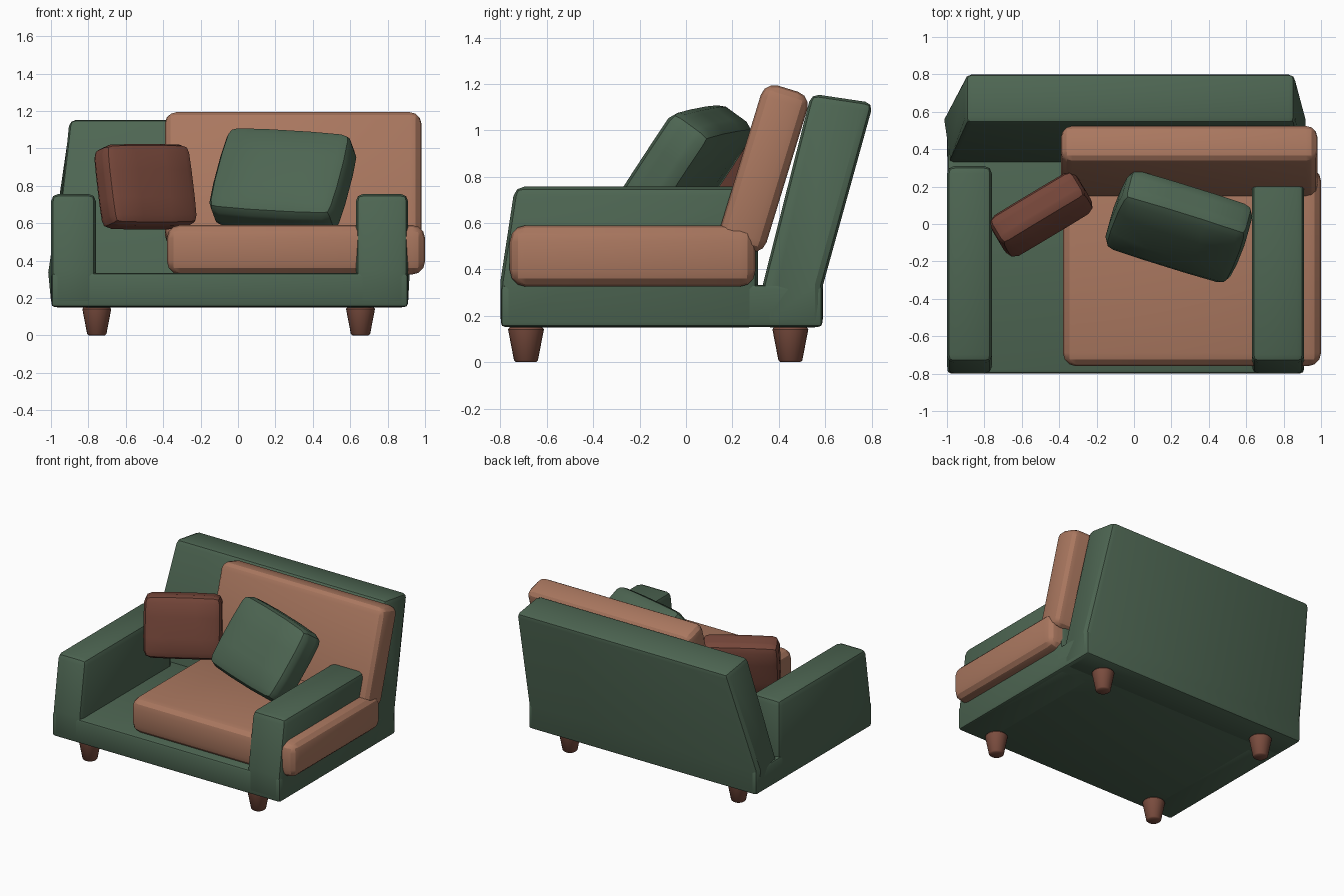
import bpy, bmesh
from math import radians
from mathutils import Euler

if "Cube" in bpy.data.objects:
    bpy.data.objects.remove(bpy.data.objects["Cube"])


def material(name, rgb):
    m = bpy.data.materials.new(name)
    m.diffuse_color = (*rgb, 1)
    m.use_nodes = True
    m.node_tree.nodes["Principled BSDF"].inputs["Base Color"].default_value = m.diffuse_color
    return m


GREEN = material("green_fabric", (0.075, 0.132, 0.085))
TAN = material("tan_fabric", (0.40, 0.185, 0.115))
RUST = material("rust_fabric", (0.18, 0.062, 0.042))
WOOD = material("leg_wood", (0.20, 0.075, 0.05))


def add(name, bm, mat, smooth=28):
    bmesh.ops.recalc_face_normals(bm, faces=bm.faces)
    me = bpy.data.meshes.new(name)
    bm.to_mesh(me)
    bm.free()
    me.materials.append(mat)
    ob = bpy.data.objects.new(name, me)
    bpy.context.collection.objects.link(ob)
    bpy.ops.object.select_all(action='DESELECT')
    ob.select_set(True)
    bpy.context.view_layer.objects.active = ob
    bpy.ops.object.shade_smooth_by_angle(angle=radians(smooth))
    return ob


def bevel_sharp(bm, width, segments):
    bm.normal_update()
    sharp = [e for e in bm.edges if e.calc_face_angle(0) > radians(40)]
    bmesh.ops.bevel(bm, geom=sharp, offset=width, segments=segments,
                    profile=0.5, affect='EDGES', clamp_overlap=True)


def prism(name, profile, x0, x1, mat, width, taper=None):
    """Side profile (y, z) extruded along x; taper = x range of points above z 1."""
    bm = bmesh.new()
    rings = []
    for side in (0, 1):
        rings.append([bm.verts.new(((taper if taper and z > 1 else (x0, x1))[side], y, z))
                      for y, z in profile])
    n = len(profile)
    bm.faces.new(rings[0])
    bm.faces.new(rings[1][::-1])
    for i in range(n):
        j = (i + 1) % n
        bm.faces.new((rings[0][i], rings[1][i], rings[1][j], rings[0][j]))
    bmesh.ops.recalc_face_normals(bm, faces=bm.faces)
    bevel_sharp(bm, width, 2)
    return add(name, bm, mat)


def cushion(name, size, loc, rot, mat, width, segments, puff=0.0):
    """Rounded box; puff thins its y depth towards the rim. Roll, lean, then yaw."""
    bm = bmesh.new()
    bmesh.ops.create_cube(bm, size=1)
    if puff:
        bmesh.ops.subdivide_edges(bm, edges=bm.edges[:], cuts=2, use_grid_fill=True)
    for v in bm.verts:
        v.co = [c * s for c, s in zip(v.co, size)]
    bevel_sharp(bm, width, segments)
    for v in bm.verts:
        u, w = abs(2 * v.co.x / size[0]), abs(2 * v.co.z / size[2])
        v.co.y *= 1 - puff * max(u, w) ** 2
        # corners drawn in a little for the stuffed pillows
        v.co.x *= 1 - 0.15 * puff * w ** 2
        v.co.z *= 1 - 0.15 * puff * u ** 2
    ob = add(name, bm, mat)
    ob.rotation_mode = 'YXZ'
    ob.rotation_euler = Euler([radians(a) for a in rot], 'YXZ')
    ob.location = loc
    return ob


# Sofa body: deck, two arms and the leaning back panel
d = 0.002
prism("seat_base", [(-0.8 + d, 0.15 + d), (-0.8 + d, 0.333), (0.59 - d, 0.333), (0.59 - d, 0.15 + d)],
      -1 + d, 0.91 - d, GREEN, 0.018)
arm = [(-0.8, 0.15), (-0.8, 0.35), (-0.738, 0.757), (0.31, 0.757), (0.31, 0.15)]
prism("left_arm", arm, -1.0, -0.76, GREEN, 0.04)
prism("right_arm", arm, 0.63, 0.91, GREEN, 0.04)
prism("back_panel", [(0.33, 0.15), (0.33, 0.33), (0.54, 1.158), (0.808, 1.118), (0.59, 0.33), (0.59, 0.15)],
      -1.0, 0.91, GREEN, 0.035, taper=(-0.90, 0.86))

# Large seat and back cushions
cushion("seat_cushion", (1.38, 1.06, 0.265), (0.31, -0.23, 0.458), (0, 0, 0), TAN, 0.07, 3)
cushion("back_cushion", (1.37, 0.21, 0.72), (0.295, 0.335, 0.835), (-17, 0, 0), TAN, 0.06, 3)

# Loose pillows
cushion("green_pillow", (0.72, 0.27, 0.56), (0.24, -0.015, 0.83), (-35, 4, -15), GREEN, 0.06, 2, 0.25)
cushion("rust_pillow", (0.54, 0.20, 0.45), (-0.495, 0.05, 0.795), (-13, 0, 31), RUST, 0.05, 2, 0.15)

# Tapered legs
for side, x in (("left", -0.755), ("right", 0.655)):
    for end, y in (("front", -0.69), ("rear", 0.45)):
        bm = bmesh.new()
        bmesh.ops.create_cone(bm, cap_ends=True, segments=20, radius1=0.05, radius2=0.079, depth=0.15)
        bevel_sharp(bm, 0.008, 1)
        bmesh.ops.translate(bm, verts=bm.verts, vec=(x, y, 0.075))
        add(f"{end}_{side}_leg", bm, WOOD, 40)
